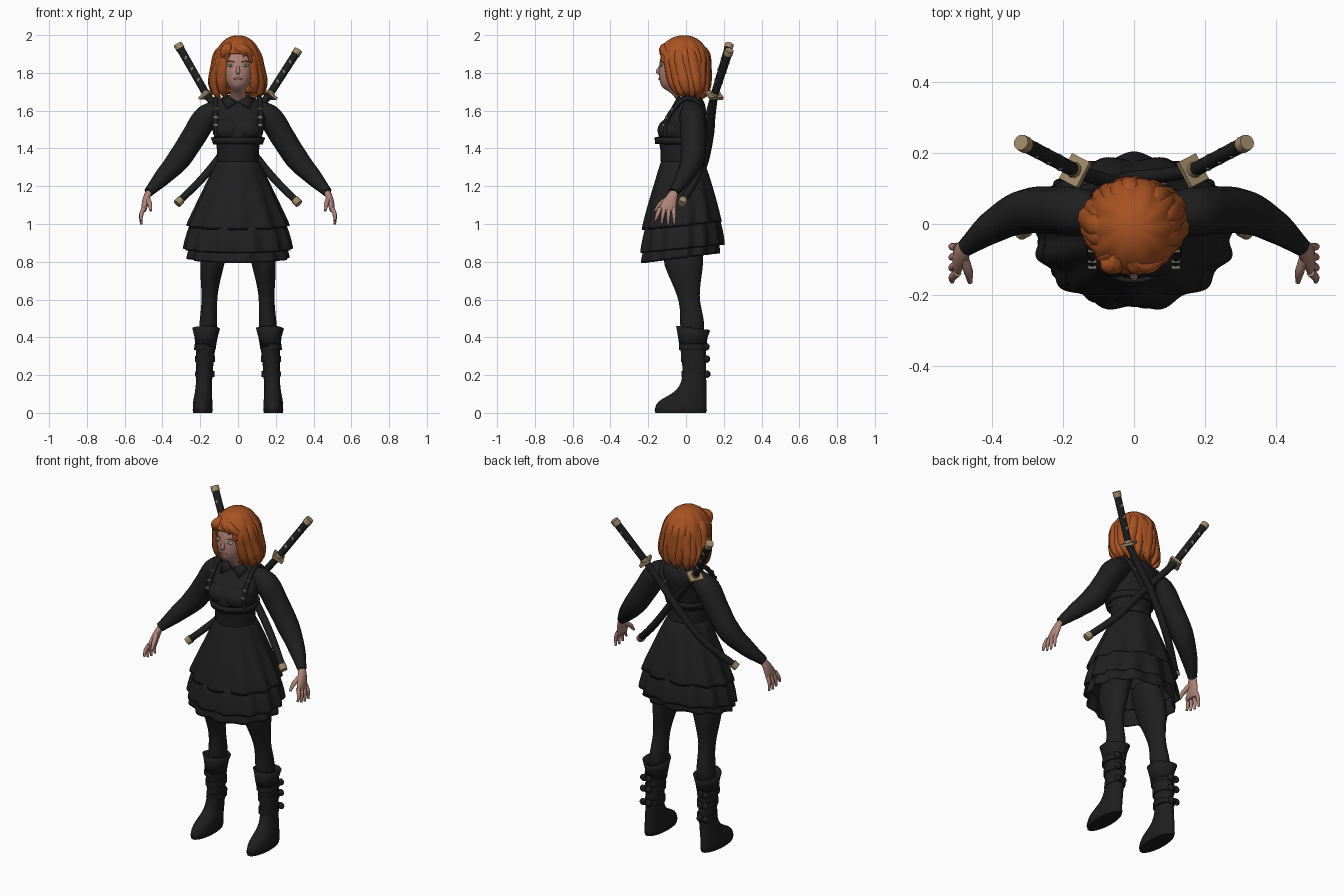
import bpy, bmesh, math, random
from mathutils import Vector

random.seed(4)
default_cube = bpy.data.objects.get("Cube")
if default_cube:
    bpy.data.objects.remove(default_cube)


def material(name, red, green, blue, rough=0.8):
    mat = bpy.data.materials.new(name)
    mat.use_nodes = True
    mat.diffuse_color = (red, green, blue, 1)
    shader = mat.node_tree.nodes["Principled BSDF"]
    shader.inputs["Base Color"].default_value = (red, green, blue, 1)
    shader.inputs["Roughness"].default_value = rough
    return mat


CLOTH = material("black cloth", .014, .014, .014)
LEATHER = material("black leather", .013, .013, .013)
SKIN = material("skin", .44, .235, .19)
HAIR = material("ginger hair", .39, .085, .016)
BRASS = material("dull brass", .35, .25, .14)
STEEL = material("grey steel", .2, .19, .15)
EYE = material("eye white", .45, .47, .38)
IRIS = material("green iris", .09, .16, .09)
LIPS = material("lips", .36, .14, .12)


def finish(obj, mat, angle=50):
    """Give an object its colour and smooth shading with sharp creases."""
    obj.data.materials.clear()
    obj.data.materials.append(mat)
    obj.data.shade_smooth()
    obj.data.set_sharp_from_angle(angle=math.radians(angle))
    return obj


def from_bmesh(name, bm, mat):
    bmesh.ops.recalc_face_normals(bm, faces=bm.faces)
    mesh = bpy.data.meshes.new(name)
    bm.to_mesh(mesh)
    bm.free()
    obj = bpy.data.objects.new(name, mesh)
    bpy.context.collection.objects.link(obj)
    return finish(obj, mat)


def loft(name, rings, mat, sides=20, caps=True, smooth=1, folds=9, tilt=0, thick=0, keep=None, twist=0):
    """Join level oval rings (z, x, y, x radius, y radius, optional fold depth)."""
    bm = bmesh.new()
    rows = []
    for z, cx, cy, rx, ry, *fold in rings:
        depth = fold[0] if fold else 0
        row = []
        for i in range(sides):
            t = math.tau * i / sides
            k = 1 + depth * math.sin(folds * t + 0.8 * math.sin(2 * t) + twist * z)
            lift = tilt * math.sin(t) if fold else 0
            row.append(bm.verts.new((cx + rx * k * math.cos(t), cy + ry * k * math.sin(t), z + lift)))
        rows.append(row)
    for low, high in zip(rows, rows[1:]):
        for i in range(sides):
            j = (i + 1) % sides
            bm.faces.new((low[i], low[j], high[j], high[i]))
    if caps:
        bm.faces.new(rows[0])
        bm.faces.new(rows[-1])
    if keep:
        drop = [f for f in bm.faces if not keep(f.calc_center_median())]
        bmesh.ops.delete(bm, geom=drop, context='FACES')
    obj = from_bmesh(name, bm, mat)
    if thick:
        shell = obj.modifiers.new("thickness", 'SOLIDIFY')
        shell.thickness = thick
    if smooth:
        obj.modifiers.new("smooth", 'SUBSURF').levels = smooth
        obj.modifiers["smooth"].render_levels = smooth
    return obj


def tube(name, points, mat, flat=False):
    """Round limb through points (x, y, z, radius)."""
    curve = bpy.data.curves.new(name, 'CURVE')
    curve.dimensions = '3D'
    curve.bevel_depth = 1
    curve.bevel_resolution = 3
    curve.resolution_u = 1 if flat else 6
    curve.use_fill_caps = True
    spline = curve.splines.new('BEZIER')
    spline.bezier_points.add(len(points) - 1)
    for knot, (x, y, z, r) in zip(spline.bezier_points, points):
        knot.co, knot.radius = (x, y, z), r
        knot.handle_left_type = knot.handle_right_type = 'AUTO'
    obj = bpy.data.objects.new(name, curve)
    bpy.context.collection.objects.link(obj)
    bpy.ops.object.select_all(action='DESELECT')
    bpy.context.view_layer.objects.active = obj
    obj.select_set(True)
    bpy.ops.object.convert(target='MESH')
    return finish(bpy.context.object, mat)


def box(name, loc, size, mat, aim=None):
    bpy.ops.mesh.primitive_cube_add(size=1, location=loc)
    obj = bpy.context.object
    obj.name, obj.scale = name, size
    if aim:
        obj.rotation_euler = aim.to_track_quat('Z', 'Y').to_euler()
    return finish(obj, mat, 30)


def ball(name, loc, size, mat):
    bpy.ops.mesh.primitive_uv_sphere_add(segments=20, ring_count=12, radius=1, location=loc)
    obj = bpy.context.object
    obj.name, obj.scale = name, size
    return finish(obj, mat)


# Torso, waist belt and bodice hem
loft("torso", [(1.3, 0, -.02, .115, .112), (1.36, 0, -.03, .105, .1), (1.42, 0, -.034, .115, .11),
               (1.5, 0, -.03, .14, .122), (1.56, 0, -.008, .152, .11), (1.61, 0, .022, .148, .088),
               (1.655, 0, .03, .115, .066), (1.69, 0, .015, .055, .05)], CLOTH)
loft("bodice_hem", [(1.425, 0, -.034, .12, .117), (1.46, 0, -.034, .132, .121)], CLOTH,
     caps=False, smooth=0, sides=32, thick=.012)
loft("waist_belt", [(1.33, 0, -.024, .112, .11), (1.37, 0, -.027, .111, .108),
                    (1.405, 0, -.029, .113, .107)], LEATHER, smooth=0, sides=32)

# Layered skirt
loft("skirt_upper", [(1.34, 0, -.02, .11, .112), (1.25, 0, -.02, .151, .142, .015),
                     (1.12, 0, -.02, .212, .18, .03), (.985, 0, -.018, .272, .212, .05)],
     CLOTH, 72, False, 1, 11, .022, .008)
loft("skirt_middle", [(1.04, 0, -.02, .235, .185, .03), (.95, 0, -.021, .268, .21, .04),
                      (.865, 0, -.022, .286, .221, .05)], CLOTH, 72, False, 1, 13, .022, .008)
loft("skirt_lower", [(.92, 0, -.024, .245, .192, .03), (.815, 0, -.03, .268, .206, .055)],
     CLOTH, 72, False, 1, 12, .026, .008)

# Head, face and neck
loft("head", [(1.63, 0, .005, .05, .045), (1.695, 0, -.02, .046, .05), (1.715, 0, -.068, .035, .054),
              (1.74, 0, -.058, .064, .08), (1.79, 0, -.046, .085, .1), (1.85, 0, -.032, .093, .11),
              (1.9, 0, -.025, .09, .11), (1.95, 0, -.02, .06, .08)], SKIN, 28)
tube("nose", [(0, -.13, 1.848, .006), (0, -.141, 1.825, .008), (0, -.149, 1.806, .011),
              (0, -.14, 1.797, .009)], SKIN)
ball("mouth", (0, -.139, 1.768), (.023, .007, .007), LIPS)


# Hair: open shell with loose locks over it
def outside_face(p):
    turn = abs(math.atan2(p.x, -(p.y - .005)))
    return p.z > 1.895 - .25 * abs(p.x + .02) or turn > .7 - 1.2 * max(0, 1.78 - p.z)


loft("hair_shell", [(1.999, 0, -.01, .02, .022), (1.987, 0, -.012, .06, .068, .02),
                    (1.95, 0, -.014, .098, .112, .03), (1.9, 0, -.012, .12, .137, .035),
                    (1.85, 0, -.01, .13, .138, .04), (1.8, 0, -.002, .138, .13, .05),
                    (1.75, 0, .006, .147, .121, .06), (1.71, 0, .014, .138, .105, .07),
                    (1.685, 0, .018, .118, .088, .07)],
     HAIR, 64, True, 1, 10, 0, .012, outside_face, 14)
for i in range(18):
    t = .8 + (math.tau - 1.6) * i / 17
    sway = random.uniform(-.3, .3)
    wide = random.uniform(.9, 1.2)
    path = []
    for z, rx, ry, cy, r in ((1.95, .05, .06, -.012, .02), (1.9, .09, .105, -.012, .032),
                             (1.82, .108, .106, -.004, .034), (1.75, .124, .1, .006, .031),
                             (1.705, .124, .092, .014, .022), (1.668, .104, .076, .018, .004)):
        a = t + sway * (1.9 - z) * 4 * math.sin(t / 2)
        drop = random.uniform(-.01, .01)
        path.append((rx * math.sin(a), cy - ry * math.cos(a), z + drop, r * wide))
    tube("hair_lock", path, HAIR)
for x, y, z in ((-.085, -.093, 1.835), (-.062, -.118, 1.862), (.03, -.13, 1.885),
                (.062, -.116, 1.868), (.085, -.093, 1.84)):
    tube("fringe_lock", [(-.03 + .2 * x, -.09, 1.955, .012), (-.016 + .6 * x, -.118, 1.925, .024),
                         (x * .95, y + .004, z + .03, .017), (x, y, z, .003)], HAIR)

for s, side in ((1, "left_"), (-1, "right_")):
    # Eyes and brows
    ball(side + "eye", (s * .038, -.131, 1.84), (.018, .007, .008), EYE)
    ball(side + "iris", (s * .038, -.137, 1.84), (.0065, .003, .0065), IRIS)
    tube(side + "brow", [(s * .02, -.139, 1.857, .002), (s * .042, -.133, 1.862, .003),
                         (s * .062, -.117, 1.856, .002)], HAIR)

    # Bust, collar flap and sleeve
    ball(side + "bust", (s * .05, -.068, 1.497), (.085, .083, .068), CLOTH)
    bm = bmesh.new()
    corners = [(.004, -.06, 1.648), (.055, -.04, 1.682), (.088, -.035, 1.665), (.06, -.08, 1.612)]
    bm.faces.new([bm.verts.new((s * x, y, z)) for x, y, z in corners])
    flap = from_bmesh(side + "collar", bm, CLOTH)
    flap.modifiers.new("thickness", 'SOLIDIFY').thickness = .01
    tube(side + "sleeve", [(s * .09, .03, 1.605, .055), (s * .163, .034, 1.567, .07),
                           (s * .235, .039, 1.462, .067), (s * .312, .034, 1.345, .064),
                           (s * .4, -.01, 1.248, .047), (s * .474, -.066, 1.168, .026)], CLOTH)

    # Hand with four fingers and a thumb
    loft(side + "palm", [(1.19, s * .462, -.055, .02, .02), (1.15, s * .482, -.074, .02, .03),
                         (1.11, s * .492, -.091, .019, .042), (1.075, s * .498, -.102, .015, .048),
                         (1.06, s * .5, -.104, .01, .045)], SKIN, 16)
    for k in range(4):
        y = -.137 + .024 * k
        tip = 1.018 - .009 * min(k, 3 - k) - .006 * k
        tube(side + "finger", [(s * .498, y, 1.085, .012), (s * .512, y - .014 + .005 * k, 1.05, .011),
                               (s * .513, y - .026 + .01 * k, tip, .006)], SKIN)
    tube(side + "thumb", [(s * .48, -.095, 1.135, .014), (s * .467, -.135, 1.105, .013),
                          (s * .462, -.164, 1.07, .007)], SKIN)

    # Leg
    loft(side + "leg", [(.97, s * .09, -.02, .085, .1), (.85, s * .125, -.014, .07, .108),
                        (.78, s * .138, -.014, .065, .106), (.7, s * .146, 0, .052, .08),
                        (.62, s * .151, .012, .041, .058), (.55, s * .153, .026, .043, .056),
                        (.47, s * .157, .034, .049, .068), (.38, s * .165, .035, .047, .06)], CLOTH)

    # Boot with flared cuff, straps and buckles
    loft(side + "boot", [(0, s * .187, -.028, .051, .135), (.012, s * .187, -.028, .053, .138),
                         (.045, s * .187, -.027, .053, .137), (.075, s * .186, -.01, .05, .12),
                         (.1, s * .184, .018, .046, .092), (.14, s * .181, .038, .043, .07),
                         (.2, s * .178, .046, .043, .062), (.28, s * .175, .042, .047, .064),
                         (.36, s * .17, .036, .053, .07), (.42, s * .168, .036, .058, .074)], LEATHER, 24)
    loft(side + "sole", [(0, s * .187, -.028, .05, .134), (.018, s * .187, -.028, .054, .139)],
         LEATHER, 28, smooth=0)
    loft(side + "boot_cuff", [(.35, s * .171, .036, .054, .071), (.4, s * .169, .036, .061, .078),
                              (.448, s * .169, .038, .072, .09, .05)],
         LEATHER, 32, False, 0, 4, -.012, .008)
    for z, rx, cy, ry in ((.35, .057, .036, .073), (.285, .053, .042, .069), (.205, .05, .045, .068)):
        loft(side + "boot_strap", [(z - .016, s * .175, cy, rx, ry), (z + .016, s * .174, cy, rx, ry)],
             LEATHER, 28, smooth=0)
        for w in (-1, 1):
            ball(side + "boot_buckle", (s * .19 + w * .018, cy + ry, z), (.02, .015, .02), LEATHER)
        box(side + "buckle_knot", (s * .19, cy + ry + .006, z), (.014, .02, .02), LEATHER)

    # Shoulder harness
    tube(side + "harness", [(s * .116, -.108, 1.46, .01), (s * .118, -.108, 1.53, .012),
                            (s * .118, -.06, 1.615, .013), (s * .115, .01, 1.665, .013),
                            (s * .105, .085, 1.615, .013), (s * .05, .1, 1.53, .012),
                            (0, .092, 1.47, .012)], LEATHER)
    for z, y in ((1.525, -.122), (1.565, -.105), (1.61, -.075)):
        box(side + "harness_buckle", (s * .118, y, z), (.024, .01, .012), STEEL)
    box(side + "back_buckle", (s * .075, .108, 1.57), (.03, .014, .014), STEEL)

    # Sword in its scabbard, crossing the back
    out = .03 if s > 0 else 0
    guard = Vector((s * .165, .15, 1.682))
    top = Vector((s * .315, .228, 1.945 - out))
    tip = Vector((-s * .315, -.02, 1.115))
    axis = (top - guard).normalized()
    tube(side + "scabbard", [(*guard, .02), (s * .08, .122 + out / 2, 1.577, .02),
                             (-s * .02, .095 + out, 1.455, .021), (-s * .17, .06 + out / 2, 1.263, .021),
                             (*tip, .019)], LEATHER)
    down = Vector((-s * .145, -.085, -.145)).normalized()
    tube(side + "scabbard_tip", [(*(tip - down * .02), .023), (*(tip + down * .012), .022)], BRASS, True)
    tube(side + "handle", [(*guard, .02), (*top, .021)], LEATHER, True)
    tube(side + "pommel", [(*(top - axis * .022), .024), (*(top + axis * .008), .023)], BRASS, True)
    tube(side + "collar_ring", [(*(guard + axis * .005), .023), (*(guard + axis * .02), .022)], BRASS, True)
    plate = box(side + "guard", guard, (.08, .066, .015), BRASS, axis)
    plate.modifiers.new("edge", 'BEVEL').width = .006
    for k in (.3, .52, .74):
        ball(side + "handle_inlay", guard.lerp(top, k), (.013, .024, .018), STEEL)
